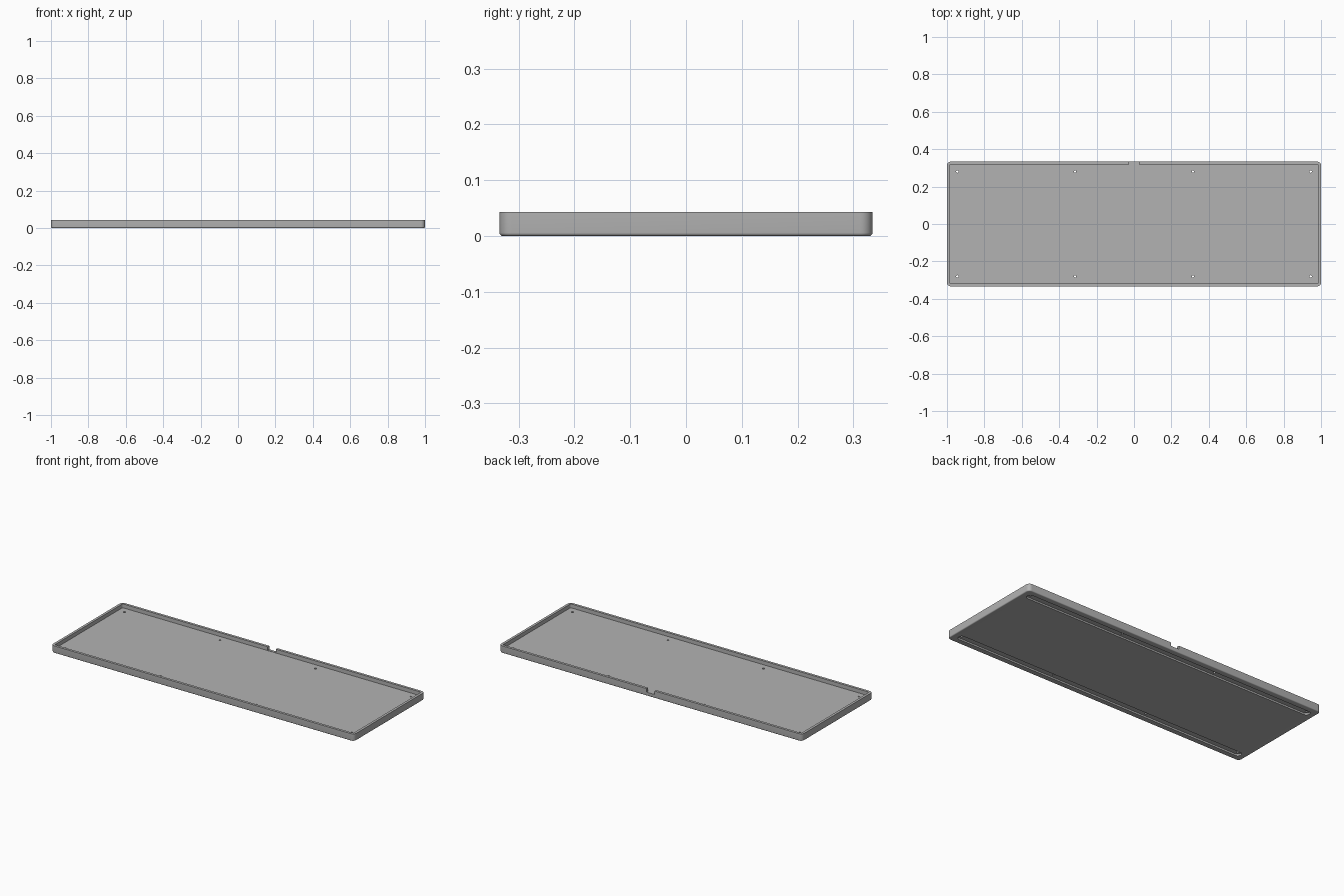
import bpy, bmesh, math

default = bpy.data.objects.get("Cube")
if default:
    bpy.data.objects.remove(default)

HALF_X, HALF_Y, HEIGHT = 1.0, 0.334, 0.043
CORNER, EDGE, WALL, FLOOR = 0.022, 0.006, 0.015, 0.02

grey = bpy.data.materials.new("grey plastic")
grey.use_nodes = True
colour = (0.45, 0.45, 0.45, 1)
grey.diffuse_color = colour
grey.node_tree.nodes["Principled BSDF"].inputs["Base Color"].default_value = colour


def outline(hx, hy, r, z, cx=0, cy=0, steps=8):
    """Rounded rectangle as a closed ring of points."""
    ring = []
    for q, (sx, sy) in enumerate([(1, 1), (-1, 1), (-1, -1), (1, -1)]):
        for i in range(steps + 1):
            a = math.pi / 2 * (q + i / steps)
            ring.append((cx + sx * (hx - r) + r * math.cos(a),
                         cy + sy * (hy - r) + r * math.sin(a), z))
    return ring


def loft(bm, rings):
    """Skin a stack of rings and cap both ends."""
    loops = [[bm.verts.new(p) for p in ring] for ring in rings]
    n = len(loops[0])
    for a, b in zip(loops, loops[1:]):
        for i in range(n):
            j = (i + 1) % n
            bm.faces.new((a[i], a[j], b[j], b[i]))
    bm.faces.new(loops[0][::-1])
    bm.faces.new(loops[-1])


def make_object(name, bm):
    bmesh.ops.remove_doubles(bm, verts=bm.verts, dist=1e-6)
    bmesh.ops.recalc_face_normals(bm, faces=bm.faces)
    mesh = bpy.data.meshes.new(name)
    bm.to_mesh(mesh)
    bm.free()
    mesh.materials.append(grey)
    obj = bpy.data.objects.new(name, mesh)
    bpy.context.collection.objects.link(obj)
    return obj


# Tray shell: rounded lower edge, outer wall, rim, inner wall and floor
bm = bmesh.new()
rings = []
for i in range(6):
    a = math.pi / 2 * i / 5
    inset = EDGE * (1 - math.sin(a))
    rings.append(outline(HALF_X - inset, HALF_Y - inset, CORNER - inset,
                         EDGE * (1 - math.cos(a))))
rings.append(outline(HALF_X, HALF_Y, CORNER, HEIGHT))
for z in (HEIGHT, FLOOR):
    rings.append(outline(HALF_X - WALL, HALF_Y - WALL, CORNER - WALL, z))
loft(bm, rings)
tray = make_object("tray", bm)

# Two long round-ended grooves for the feet on the underside
bm = bmesh.new()
for side in (-1, 1):
    loft(bm, [outline(0.965, 0.02, 0.0199, z, cy=0.28 * side) for z in (-0.02, 0.01)])
grooves = make_object("foot_groove_cutter", bm)

# Screw holes, and the cable notch in the back wall
bm = bmesh.new()
for x in (-0.945, -0.315, 0.315, 0.945):
    for y in (-0.28, 0.28):
        loft(bm, [outline(0.006, 0.006, 0.0059, z, x, y, 4) for z in (-0.03, 0.035)])
loft(bm, [outline(0.027, 0.03, 0.002, z, 0, HALF_Y, 2) for z in (FLOOR + 0.002, 0.08)])
openings = make_object("opening_cutter", bm)

bpy.context.view_layer.objects.active = tray
tray.select_set(True)
for cutter in (grooves, openings):
    cutter.hide_render = True
    mod = tray.modifiers.new(cutter.name, 'BOOLEAN')
    mod.operation = 'DIFFERENCE'
    mod.solver = 'EXACT'
    mod.object = cutter
    bpy.ops.object.modifier_apply(modifier=mod.name)
    bpy.data.objects.remove(cutter)

bpy.ops.object.select_all(action='DESELECT')
tray.select_set(True)
bpy.ops.object.shade_smooth_by_angle(angle=math.radians(30))
